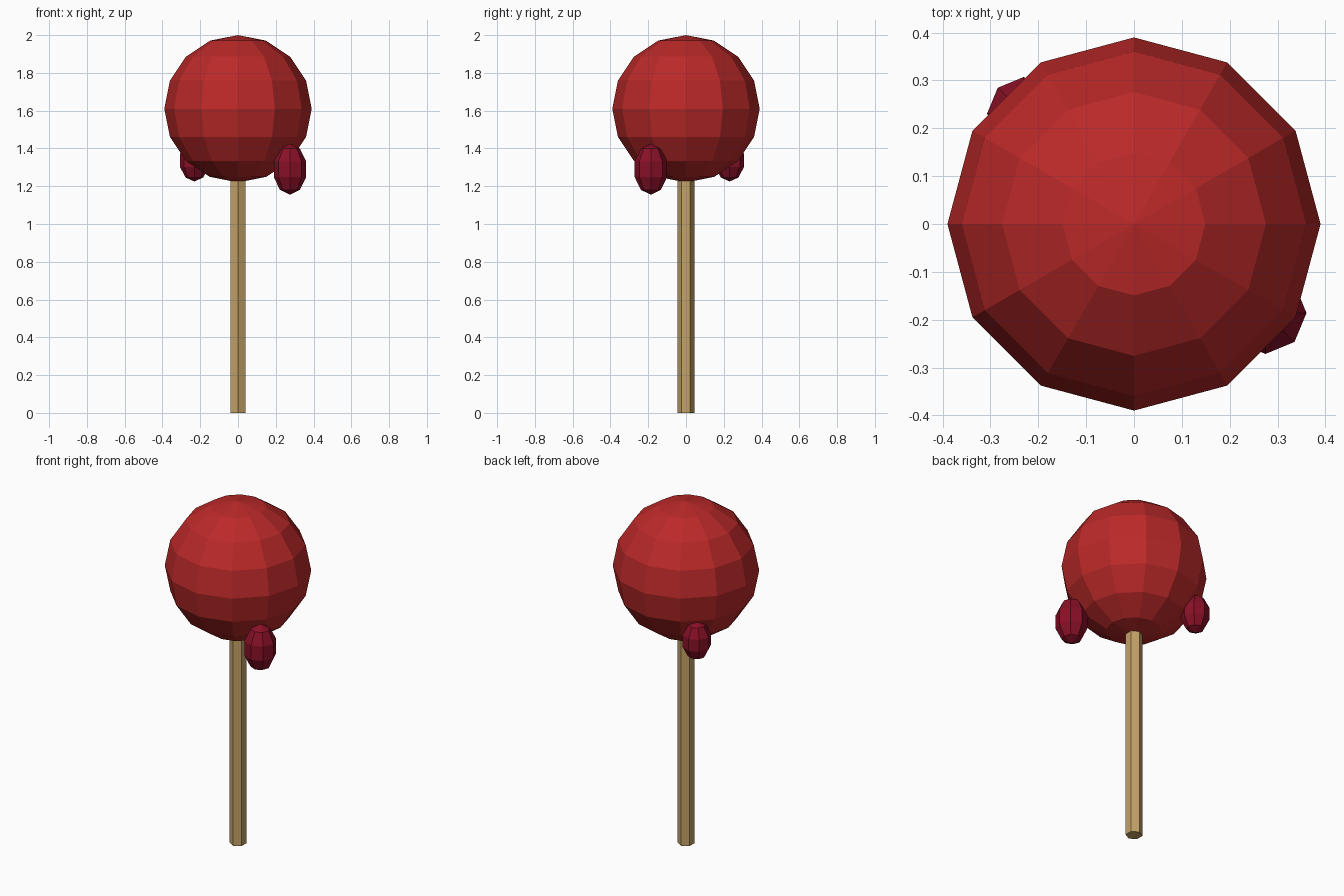
import bpy
import math

if "Cube" in bpy.data.objects:
    bpy.data.objects.remove(bpy.data.objects["Cube"])


def material(name, rgb):
    m = bpy.data.materials.new(name)
    m.diffuse_color = (*rgb, 1)
    m.use_nodes = True
    m.node_tree.nodes["Principled BSDF"].inputs["Base Color"].default_value = m.diffuse_color
    return m


candy_red = material("candy red", (0.50, 0.022, 0.022))
dark_red = material("dark red", (0.25, 0.005, 0.020))
wood = material("pale wood", (0.55, 0.36, 0.135))


def ball(name, loc, radius, stretch, segments, rings, mat):
    bpy.ops.mesh.primitive_uv_sphere_add(
        segments=segments, ring_count=rings, radius=radius, location=loc)
    ob = bpy.context.object
    ob.name = name
    ob.scale.z = stretch
    ob.data.materials.append(mat)
    return ob


# Six-sided stick, its top buried in the candy
bpy.ops.mesh.primitive_cylinder_add(
    vertices=6, radius=0.045, depth=1.3, location=(0, 0, 0.65))
stick = bpy.context.object
stick.name = "stick"
stick.data.materials.append(wood)

# Faceted candy head
ball("candy_head", (0, 0, 1.61), 0.39, 1.0, 12, 8, candy_red)

# Syrup drips low on opposite sides of the head
ball("front_drip", (0.275, -0.186, 1.29), 0.09, 1.5, 8, 5, dark_red)
ball("back_drip", (-0.231, 0.231, 1.337), 0.08, 1.4, 8, 5, dark_red)
